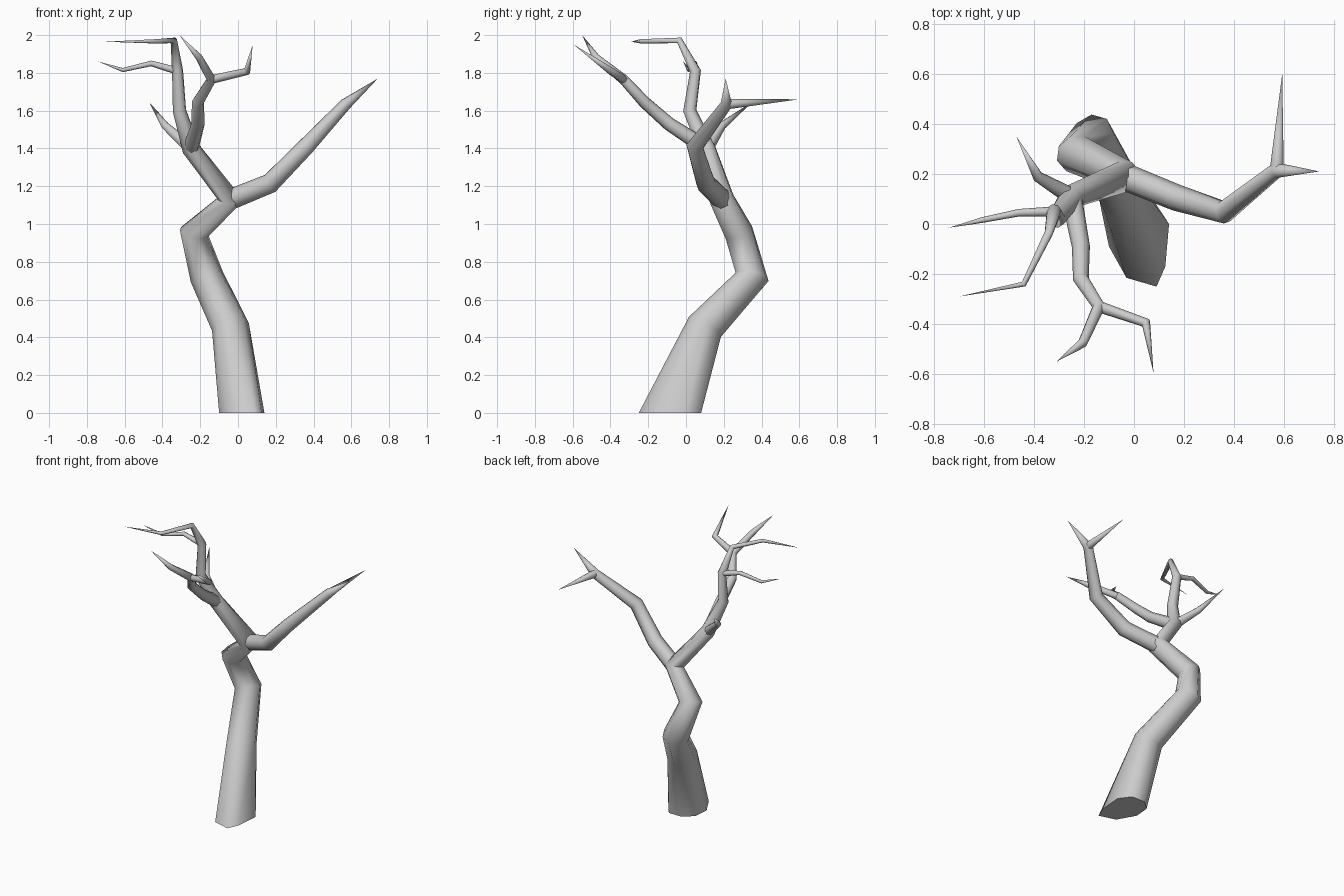
import bpy, bmesh, math
from mathutils import Vector

if "Cube" in bpy.data.objects:
    bpy.data.objects.remove(bpy.data.objects["Cube"])

SIDES = 8


def limb(name, path, base=None):
    """Tapered tube through (x, y, z, radius) points; radius 0 closes to a tip."""
    pts = [Vector(p[:3]) for p in path]
    bm = bmesh.new()
    rings = []
    u = Vector((1, 0, 0))
    for i, p in enumerate(pts):
        d = Vector((0, 0, 0))
        if i > 0:
            d += (p - pts[i - 1]).normalized()
        if i < len(pts) - 1:
            d += (pts[i + 1] - p).normalized()
        d.normalize()
        # carry the cross-section frame along the path
        if i == 0 and abs(u.dot(d)) > 0.9:
            u = Vector((0, 1, 0))
        u = (u - d * u.dot(d)).normalized()
        v = d.cross(u)
        r = path[i][3]
        if i == 0 and base:
            ring = [bm.verts.new((x, y, 0)) for x, y in base]
            bm.faces.new(ring[::-1])
        elif r == 0:
            ring = [bm.verts.new(p)]
        else:
            ring = []
            for k in range(SIDES):
                a = 2 * math.pi * k / SIDES
                ring.append(bm.verts.new(p + (u * math.cos(a) + v * math.sin(a)) * r))
        rings.append(ring)
    for a, b in zip(rings, rings[1:]):
        for k in range(SIDES):
            n = (k + 1) % SIDES
            if len(b) == 1:
                bm.faces.new((a[k], a[n], b[0]))
            else:
                bm.faces.new((a[k], a[n], b[n], b[k]))
    bmesh.ops.recalc_face_normals(bm, faces=bm.faces)
    me = bpy.data.meshes.new(name)
    bm.to_mesh(me)
    bm.free()
    ob = bpy.data.objects.new(name, me)
    bpy.context.collection.objects.link(ob)
    bpy.ops.object.select_all(action='DESELECT')
    ob.select_set(True)
    bpy.context.view_layer.objects.active = ob
    bpy.ops.object.shade_smooth_by_angle(angle=math.radians(60))


# shared fork points
fork = (-0.04, 0.19, 1.13)
crown = (-0.25, 0.11, 1.40)
right_fork = (0.57, 0.215, 1.635)
front_fork = (-0.14, -0.33, 1.765)
left_fork = (-0.32, 0.05, 1.81)

# trunk flowing into the left main branch and its upright branch
foot = [(0.14, 0.0), (0.08, 0.08), (-0.02, 0.08), (-0.09, 0.02),
        (-0.10, -0.09), (-0.03, -0.215), (0.09, -0.25), (0.125, -0.17)]
limb("trunk", [(0.02, -0.085, 0, 0.13), (-0.04, 0.10, 0.455, 0.1),
               (-0.165, 0.35, 0.72, 0.09), (-0.233, 0.28, 0.955, 0.08),
               (*fork, 0.068), (*crown, 0.048), (-0.31, 0.02, 1.60, 0.036),
               (*left_fork, 0.03), (-0.34, -0.035, 1.972, 0.018),
               (-0.44, -0.24, 1.967, 0.012), (-0.70, -0.29, 1.965, 0)], foot)

# right main branch
limb("right_branch", [(*fork, 0.055), (0.17, 0.105, 1.215, 0.053),
                      (0.36, 0.047, 1.41, 0.046), (*right_fork, 0.032),
                      (0.74, 0.21, 1.77, 0)])
limb("right_twig", [(*right_fork, 0.028), (0.592, 0.60, 1.66, 0)])

# front branch of the crown
limb("front_branch", [(*crown, 0.042), (-0.212, -0.09, 1.53, 0.036),
                      (-0.212, -0.22, 1.645, 0.032), (*front_fork, 0.027),
                      (-0.205, -0.475, 1.88, 0.02), (-0.31, -0.55, 2.0, 0)])
limb("front_twig", [(*front_fork, 0.023), (0.048, -0.395, 1.808, 0.02),
                    (0.078, -0.595, 1.95, 0)])

# back and left twigs
limb("back_twig", [(*crown, 0.035), (-0.385, 0.19, 1.52, 0.022),
                   (-0.47, 0.35, 1.645, 0)])
limb("left_twig", [(*left_fork, 0.02), (-0.46, 0.045, 1.85, 0.015),
                   (-0.61, 0.015, 1.815, 0.011), (-0.74, -0.015, 1.86, 0)])
